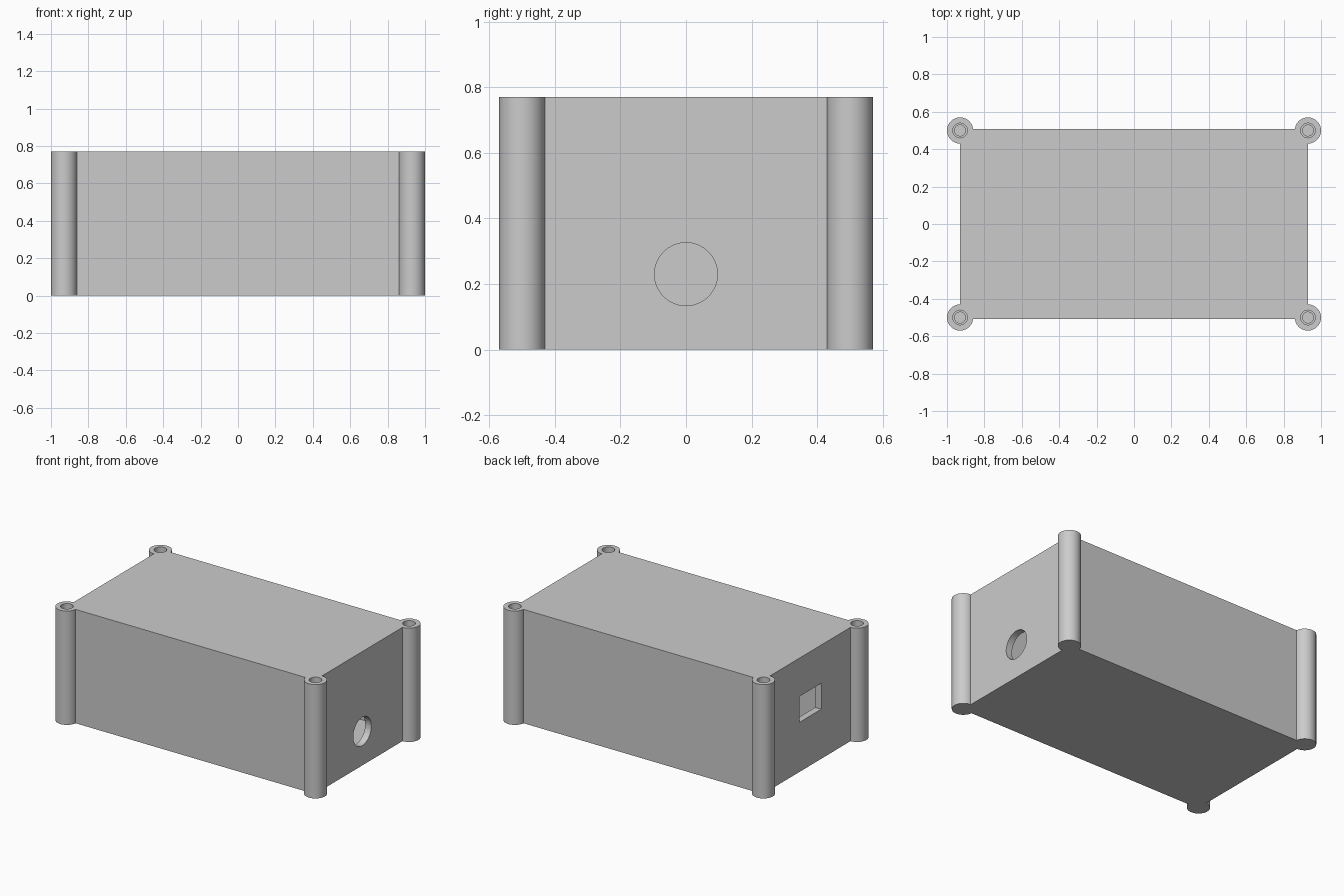
import bpy
import math

if "Cube" in bpy.data.objects:
    bpy.data.objects.remove(bpy.data.objects["Cube"])

W, D, H = 1.86, 1.014, 0.77      # enclosure outer size
WALL = 0.045
PX, PY = 0.93, 0.50              # screw post centres

grey = bpy.data.materials.new("plain grey")
grey.diffuse_color = (0.6, 0.6, 0.6, 1)
grey.use_nodes = True
grey.node_tree.nodes["Principled BSDF"].inputs["Base Color"].default_value = grey.diffuse_color


def box(name, size, loc):
    bpy.ops.mesh.primitive_cube_add(size=1, location=loc)
    ob = bpy.context.object
    ob.name = name
    ob.scale = size
    bpy.ops.object.transform_apply(location=True, rotation=True, scale=True)
    ob.data.materials.append(grey)
    return ob


def cylinder(name, r, depth, loc, rot=(0, 0, 0)):
    bpy.ops.mesh.primitive_cylinder_add(vertices=64, radius=r, depth=depth,
                                        location=loc, rotation=rot)
    ob = bpy.context.object
    ob.name = name
    bpy.ops.object.transform_apply(location=True, rotation=True, scale=True)
    ob.data.materials.append(grey)
    return ob


def combine(target, other, operation):
    mod = target.modifiers.new(operation, 'BOOLEAN')
    mod.operation = operation
    mod.solver = 'EXACT'
    mod.object = other
    bpy.context.view_layer.objects.active = target
    bpy.ops.object.modifier_apply(modifier=mod.name)
    bpy.data.objects.remove(other, do_unlink=True)


# Hollow enclosure
case = box("enclosure", (W, D, H), (0, 0, H / 2))
cavity = box("cavity", (W - 2 * WALL, D - 2 * WALL, H - 2 * WALL), (0, 0, H / 2))
combine(case, cavity, 'DIFFERENCE')

# Corner screw posts with stepped blind holes
for sx in (-1, 1):
    for sy in (-1, 1):
        x, y = sx * PX, sy * PY
        combine(case, cylinder("screw_post", 0.07, H, (x, y, H / 2)), 'UNION')
        combine(case, cylinder("lid_hole", 0.039, 0.10, (x, y, H)), 'DIFFERENCE')
        combine(case, cylinder("screw_hole", 0.029, 0.80, (x, y, H)), 'DIFFERENCE')

# Round cable hole on the right, rectangular socket opening on the left
combine(case, cylinder("cable_hole", 0.096, 0.2, (W / 2, 0, 0.23),
                       (0, math.pi / 2, 0)), 'DIFFERENCE')
combine(case, box("socket_opening", (0.2, 0.235, 0.175), (-W / 2, 0, 0.423)),
        'DIFFERENCE')

# Smooth the posts and holes, keep the edges crisp
bpy.ops.object.select_all(action='DESELECT')
case.select_set(True)
bpy.context.view_layer.objects.active = case
bpy.ops.object.shade_smooth_by_angle(angle=math.radians(30))
